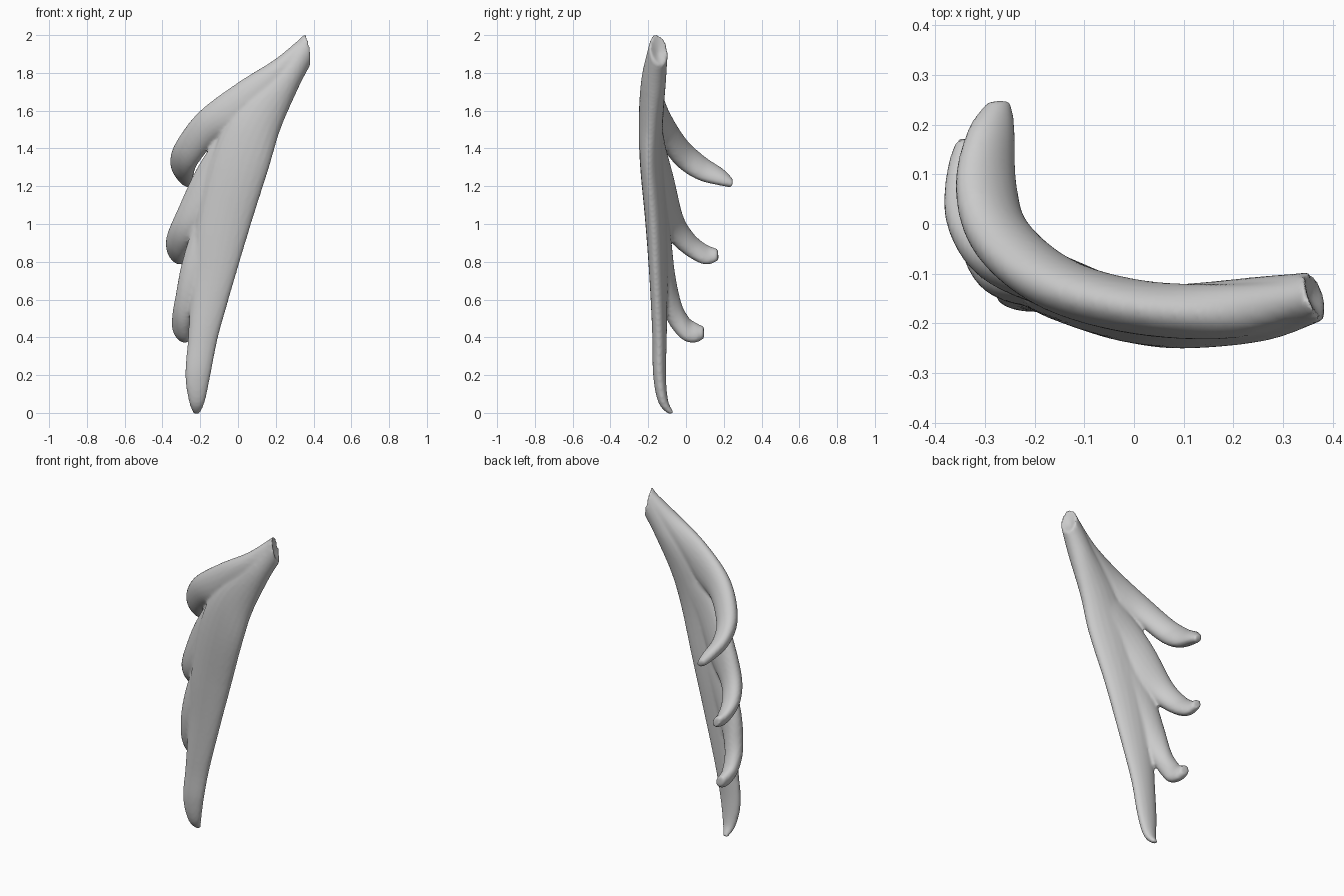
import bpy, bmesh, math
from mathutils import Vector

RING, SUB = 20, 6


def spline(p, i, t):
    # Catmull-Rom interpolation between stations i and i + 1
    a, b, c, d = (p[max(0, min(len(p) - 1, k))] for k in (i - 1, i, i + 1, i + 2))
    return 0.5 * (2 * b + (c - a) * t + (2 * a - 5 * b + 4 * c - d) * t * t
                  + (3 * b - a - 3 * c + d) * t ** 3)


def strand(bm, stations):
    """Loft ellipses; station = left edge xyz, right edge xyz, half thickness."""
    pts = [Vector(s) for s in stations]
    rows = [spline(pts, i, k / SUB) for i in range(len(pts) - 1) for k in range(SUB)]
    rows.append(pts[-1])
    L = [Vector(r[0:3]) for r in rows]
    R = [Vector(r[3:6]) for r in rows]
    mid = [(a + b) / 2 for a, b in zip(L, R)]
    rings = []
    for i, r in enumerate(rows):
        tangent = mid[min(i + 1, len(mid) - 1)] - mid[max(i - 1, 0)]
        half = (R[i] - L[i]) / 2
        n = tangent.cross(half).normalized() * r[6]
        rings.append([bm.verts.new(mid[i] + half * math.cos(a) + n * math.sin(a))
                      for a in (2 * math.pi * k / RING for k in range(RING))])
    for a, b in zip(rings, rings[1:]):
        for k in range(RING):
            j = (k + 1) % RING
            bm.faces.new((a[k], a[j], b[j], b[k]))
    # dished root cap and closed tip
    for ring, c in ((rings[0], mid[0].lerp(mid[2], 0.6)), (rings[-1], mid[-1])):
        v = bm.verts.new(c)
        for k in range(RING):
            bm.faces.new((ring[k], ring[(k + 1) % RING], v))


# long main lock
main_lock = [
    (.355, -.16, 2.01, .378, -.13, 1.84, .05),
    (.20, -.175, 1.83, .315, -.165, 1.71, .065),
    (.00, -.18, 1.63, .225, -.19, 1.50, .065),
    (-.13, -.165, 1.38, .165, -.20, 1.30, .06),
    (-.22, -.14, 1.0, .07, -.175, 1.0, .055),
    (-.245, -.13, .70, -.02, -.16, .70, .046),
    (-.265, -.135, .40, -.105, -.145, .40, .038),
    (-.28, -.14, .20, -.145, -.14, .20, .034),
    (-.26, -.12, .06, -.175, -.12, .06, .026),
    (-.235, -.075, -.003, -.205, -.075, -.003, .012)]

# three side locks curling to the back
upper_lock = [
    (.35, -.15, 2.0, .36, -.145, 1.87, .04),
    (.20, -.18, 1.875, .20, -.17, 1.70, .055),
    (.00, -.17, 1.75, .02, -.165, 1.50, .055),
    (-.20, -.12, 1.60, -.11, -.12, 1.44, .055),
    (-.31, -.03, 1.46, -.22, -.03, 1.31, .055),
    (-.35, .08, 1.36, -.245, .07, 1.24, .046),
    (-.33, .19, 1.285, -.245, .19, 1.21, .034),
    (-.295, .245, 1.23, -.25, .245, 1.2, .02)]
middle_lock = [
    (.10, -.16, 1.65, .20, -.17, 1.50, .03),
    (-.09, -.145, 1.48, .02, -.16, 1.25, .045),
    (-.22, -.10, 1.29, -.10, -.13, 1.05, .055),
    (-.32, -.05, 1.07, -.22, -.08, .93, .055),
    (-.37, .02, .95, -.27, .00, .85, .047),
    (-.37, .10, .89, -.29, .10, .79, .036),
    (-.35, .17, .865, -.305, .17, .81, .024)]
lower_lock = [
    (-.05, -.14, 1.30, .05, -.16, 1.10, .03),
    (-.22, -.12, 1.02, -.12, -.13, .80, .045),
    (-.295, -.10, .80, -.20, -.11, .60, .05),
    (-.325, -.06, .62, -.25, -.07, .47, .05),
    (-.34, .00, .51, -.26, -.01, .39, .042),
    (-.33, .06, .47, -.27, .05, .375, .036),
    (-.32, .095, .455, -.28, .095, .40, .026)]

bm = bmesh.new()
for lock in (main_lock, upper_lock, middle_lock, lower_lock):
    strand(bm, lock)
bmesh.ops.recalc_face_normals(bm, faces=bm.faces)
mesh = bpy.data.meshes.new("hair_lock")
bm.to_mesh(mesh)
bm.free()
hair = bpy.data.objects.new("hair_lock", mesh)
bpy.context.collection.objects.link(hair)

# fuse the locks into one soft surface
fuse = hair.modifiers.new("fuse", 'REMESH')
fuse.mode = 'VOXEL'
fuse.voxel_size = 0.009
fuse.use_smooth_shade = True
soft = hair.modifiers.new("soften", 'SMOOTH')
soft.factor = 0.5
soft.iterations = 5
